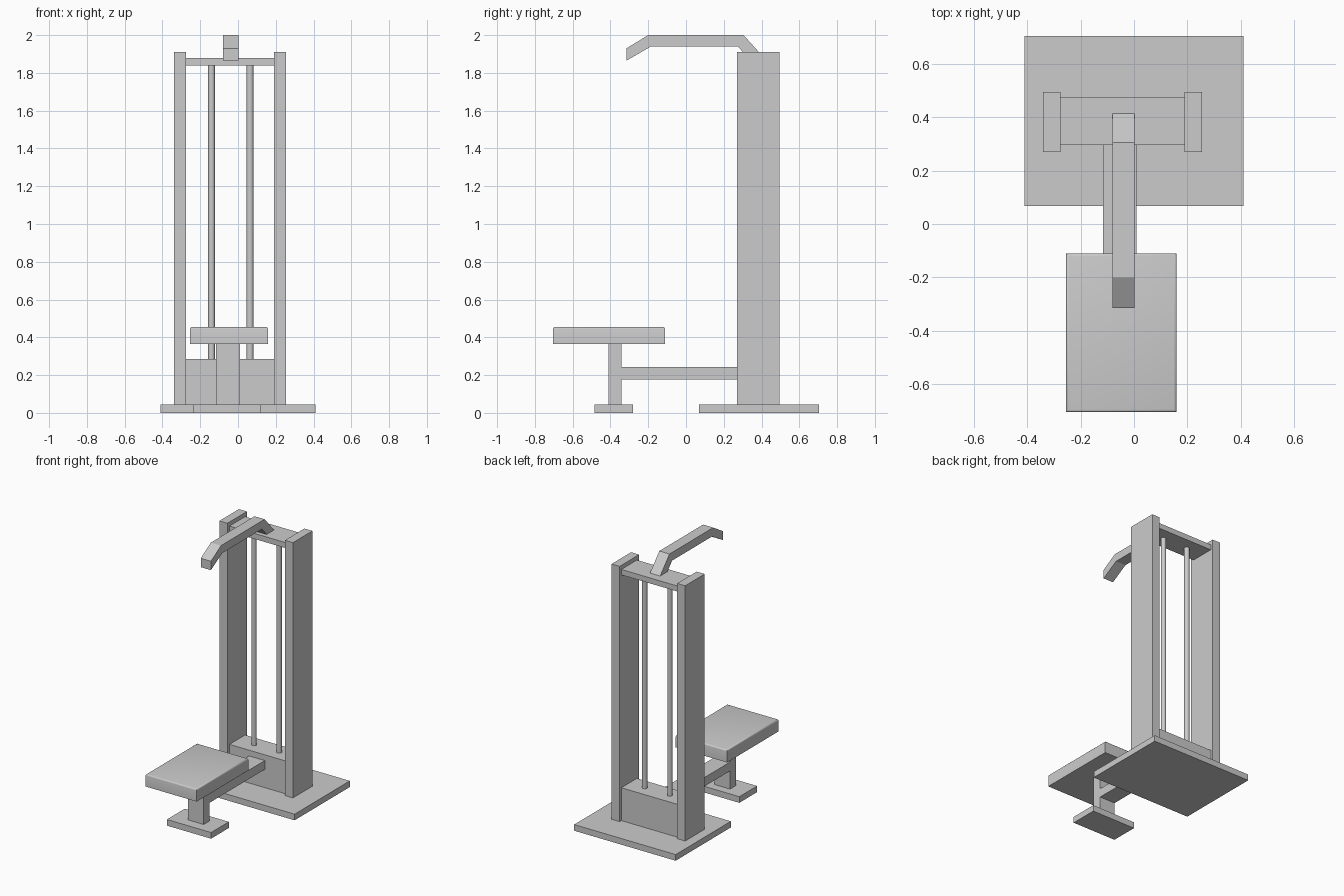
import bpy, bmesh
from mathutils import Vector

if "Cube" in bpy.data.objects:
    bpy.data.objects.remove(bpy.data.objects["Cube"])


def finish(name, bm):
    bmesh.ops.recalc_face_normals(bm, faces=bm.faces)
    mesh = bpy.data.meshes.new(name)
    bm.to_mesh(mesh)
    bm.free()
    obj = bpy.data.objects.new(name, mesh)
    bpy.context.collection.objects.link(obj)
    return obj


def smooth(obj, angle):
    bpy.ops.object.select_all(action='DESELECT')
    obj.select_set(True)
    bpy.context.view_layer.objects.active = obj
    bpy.ops.object.shade_smooth_by_angle(angle=angle)


def box(name, x, y, z, round_top=0):
    bm = bmesh.new()
    bmesh.ops.create_cube(bm, size=1)
    for v in bm.verts:
        v.co = Vector(r[0] if c < 0 else r[1] for c, r in zip(v.co, (x, y, z)))
    if round_top:
        edges = [e for e in bm.edges if all(v.co.z > z[1] - 1e-4 for v in e.verts)]
        bmesh.ops.bevel(bm, geom=edges, offset=round_top, segments=3,
                        profile=0.5, affect='EDGES')
    return finish(name, bm)


def rod(name, x, y, z, radius):
    bpy.ops.mesh.primitive_cylinder_add(vertices=24, radius=radius, depth=z[1] - z[0],
                                        location=(x, y, (z[0] + z[1]) / 2))
    bpy.context.object.name = name
    smooth(bpy.context.object, 0.6)


def extrude_x(name, profile, x):
    bm = bmesh.new()
    face = bm.faces.new([bm.verts.new((x[0], y, z)) for y, z in profile])
    ext = bmesh.ops.extrude_face_region(bm, geom=[face], use_keep_orig=True)
    moved = [g for g in ext['geom'] if isinstance(g, bmesh.types.BMVert)]
    bmesh.ops.translate(bm, verts=moved, vec=(x[1] - x[0], 0, 0))
    return finish(name, bm)


cx = -0.0425          # the tower sits slightly left of the base plate centre
inner = (-0.275, 0.19)
depth = (0.295, 0.475)

# Base plate, columns and guide rods
box("base_plate", (-0.41, 0.41), (0.068, 0.705), (0, 0.045))
for side, label in ((-1, "left"), (1, "right")):
    a, b = cx + side * 0.2325, cx + side * 0.2975
    box(label + "_column", (min(a, b), max(a, b)), (0.27, 0.495), (0.045, 1.91))
    rod(label + "_guide_rod", -0.038 + side * 0.102, 0.385, (0.28, 1.85), 0.018)

# Weight housing and top crossbar
box("weight_housing", inner, depth, (0.045, 0.285))
box("top_crossbar", inner, depth, (1.84, 1.88))

# Overhead bent arm
extrude_x("overhead_arm",
          [(-0.315, 1.865), (-0.315, 1.93), (-0.20, 2.0), (0.305, 2.0),
           (0.413, 1.88), (0.328, 1.88), (0.275, 1.94), (-0.185, 1.94)],
          (-0.08, 0.002))

# Seat assembly
box("seat_foot", (-0.235, 0.122), (-0.485, -0.28), (0, 0.045))
box("seat_post", (-0.117, 0.01), (-0.41, -0.342), (0.045, 0.365))
box("seat_beam", (-0.117, 0.01), (-0.342, 0.295), (0.178, 0.243))
smooth(box("seat", (-0.255, 0.16), (-0.705, -0.11), (0.365, 0.455), 0.011), 0.6)
